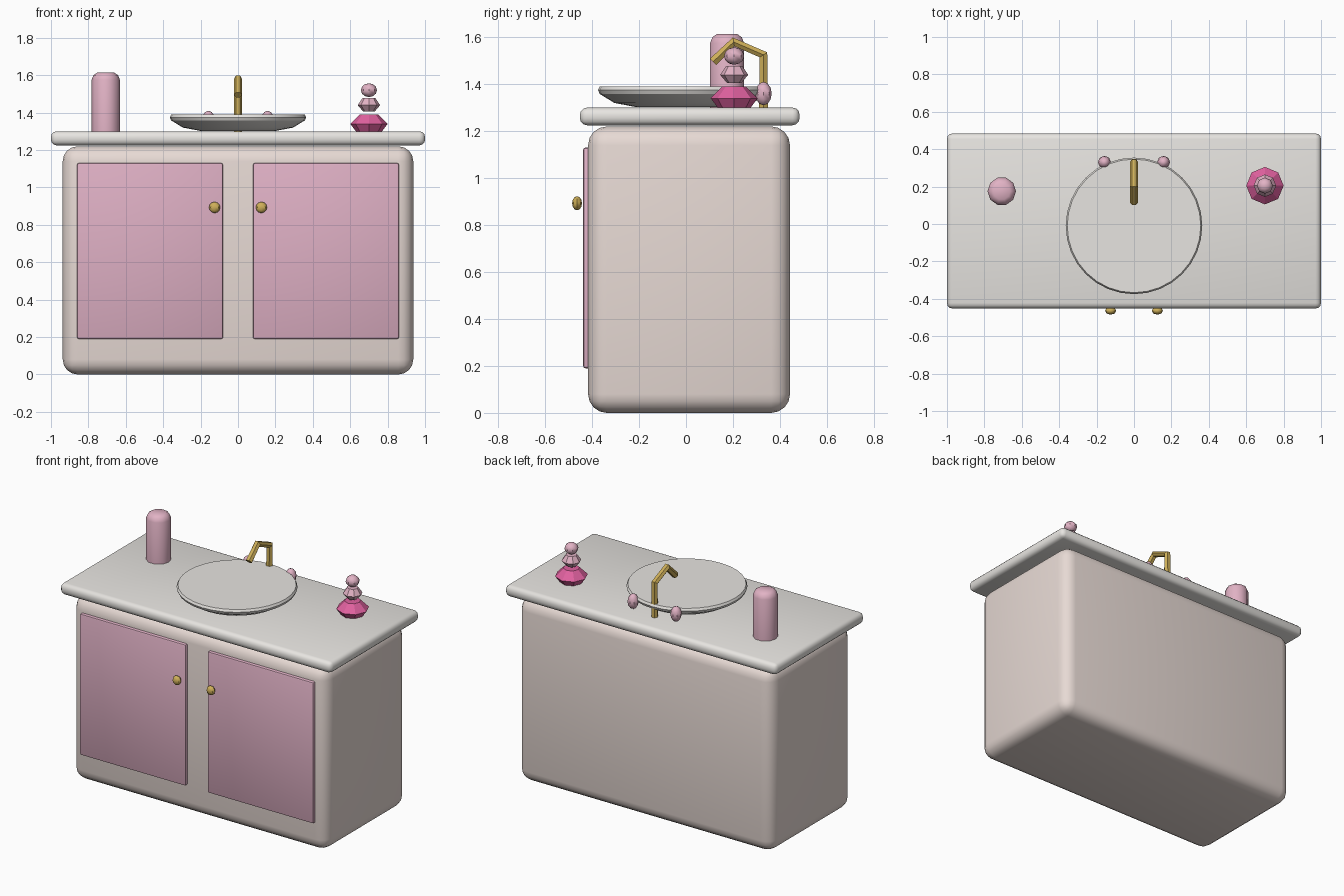
import bpy, math

if "Cube" in bpy.data.objects:
    bpy.data.objects.remove(bpy.data.objects["Cube"])


def material(name, rgb):
    m = bpy.data.materials.new(name)
    m.diffuse_color = (*rgb, 1)
    m.use_nodes = True
    m.node_tree.nodes["Principled BSDF"].inputs["Base Color"].default_value = m.diffuse_color
    return m


cream = material("cream", (0.80, 0.70, 0.66))
pink = material("pink", (0.73, 0.43, 0.55))
soft_pink = material("soft_pink", (0.76, 0.45, 0.56))
magenta = material("magenta", (0.75, 0.12, 0.35))
gold = material("gold", (0.62, 0.43, 0.10))
stone = material("stone", (0.80, 0.78, 0.75))


def finish(ob, name, mat, angle=40):
    ob.name = name
    ob.data.materials.append(mat)
    bpy.ops.object.select_all(action='DESELECT')
    ob.select_set(True)
    bpy.context.view_layer.objects.active = ob
    bpy.ops.object.shade_smooth_by_angle(angle=math.radians(angle))
    return ob


def box(name, lo, hi, mat, radius, segments=3):
    bpy.ops.mesh.primitive_cube_add(size=1, location=[(a + b) / 2 for a, b in zip(lo, hi)])
    ob = bpy.context.object
    ob.scale = [b - a for a, b in zip(lo, hi)]
    bpy.ops.object.transform_apply(location=False, scale=True)
    bev = ob.modifiers.new("bevel", 'BEVEL')
    bev.width, bev.segments = radius, segments
    bpy.ops.object.modifier_apply(modifier="bevel")
    return finish(ob, name, mat)


def ball(name, loc, radii, mat):
    bpy.ops.mesh.primitive_uv_sphere_add(segments=8, ring_count=6, location=loc)
    ob = bpy.context.object
    ob.scale = radii
    bpy.ops.object.transform_apply(location=False, scale=True)
    return finish(ob, name, mat)


def lathe(name, centre, profile, sides, mat, angle=30):
    # closed solid turned from (radius, z) points, bottom to top
    verts, faces, n = [], [], sides
    for r, z in profile:
        for i in range(n):
            a = 2 * math.pi * i / n
            verts.append((r * math.cos(a), r * math.sin(a), z))
    for k in range(len(profile) - 1):
        for i in range(n):
            j = (i + 1) % n
            faces.append((k * n + i, k * n + j, (k + 1) * n + j, (k + 1) * n + i))
    faces.append(tuple(reversed(range(n))))
    faces.append(tuple(range((len(profile) - 1) * n, len(profile) * n)))
    me = bpy.data.meshes.new(name)
    me.from_pydata(verts, [], faces)
    ob = bpy.data.objects.new(name, me)
    ob.location = (*centre, 0)
    bpy.context.collection.objects.link(ob)
    return finish(ob, name, mat, angle)


# Cabinet and counter
box("cabinet", (-0.937, -0.417, 0), (0.937, 0.443, 1.22), cream, 0.08, 4)
box("countertop", (-1, -0.452, 1.225), (1, 0.484, 1.30), stone, 0.03)

# Doors, knobs and taps in mirrored pairs
for side, s in (("left", -1), ("right", 1)):
    x0, x1 = sorted((s * 0.08, s * 0.86))
    box(side + "_door", (x0, -0.438, 0.19), (x1, -0.40, 1.13), pink, 0.01, 2)
    ball(side + "_knob", (s * 0.125, -0.464, 0.893), (0.03, 0.021, 0.03), gold)
    ball(side + "_tap", (s * 0.158, 0.33, 1.36), (0.035, 0.035, 0.05), soft_pink)

# Basin
lathe("basin", (0, -0.01),
      [(0.20, 1.302), (0.295, 1.320), (0.357, 1.358), (0.365, 1.375), (0.357, 1.39)],
      32, stone)

# Bent spout
cu = bpy.data.curves.new("spout", 'CURVE')
cu.dimensions = '3D'
cu.bevel_depth, cu.bevel_resolution, cu.use_fill_caps = 0.022, 1, True
path = [(0.33, 1.295), (0.33, 1.525), (0.203, 1.58), (0.115, 1.495)]
sp = cu.splines.new('POLY')
sp.points.add(len(path) - 1)
for p, (y, z) in zip(sp.points, path):
    p.co = (0, y, z, 1)
spout = bpy.data.objects.new("spout", cu)
bpy.context.collection.objects.link(spout)
bpy.context.view_layer.objects.active = spout
spout.select_set(True)
bpy.ops.object.convert(target='MESH')
finish(bpy.context.object, "spout", gold, 30)

# Canister
lathe("canister", (-0.707, 0.175),
      [(0.076, 1.30), (0.076, 1.575), (0.066, 1.60), (0.045, 1.614)], 10, soft_pink, 40)

# Stacked ornament
stack = (0.70, 0.205)
lathe("ornament_base", stack, [(0.07, 1.30), (0.1, 1.34), (0.05, 1.39)], 8, magenta)
lathe("ornament_middle", stack, [(0.03, 1.405), (0.06, 1.44), (0.034, 1.478)], 8, soft_pink)
ball("ornament_top", (*stack, 1.52), (0.043, 0.043, 0.037), soft_pink)
